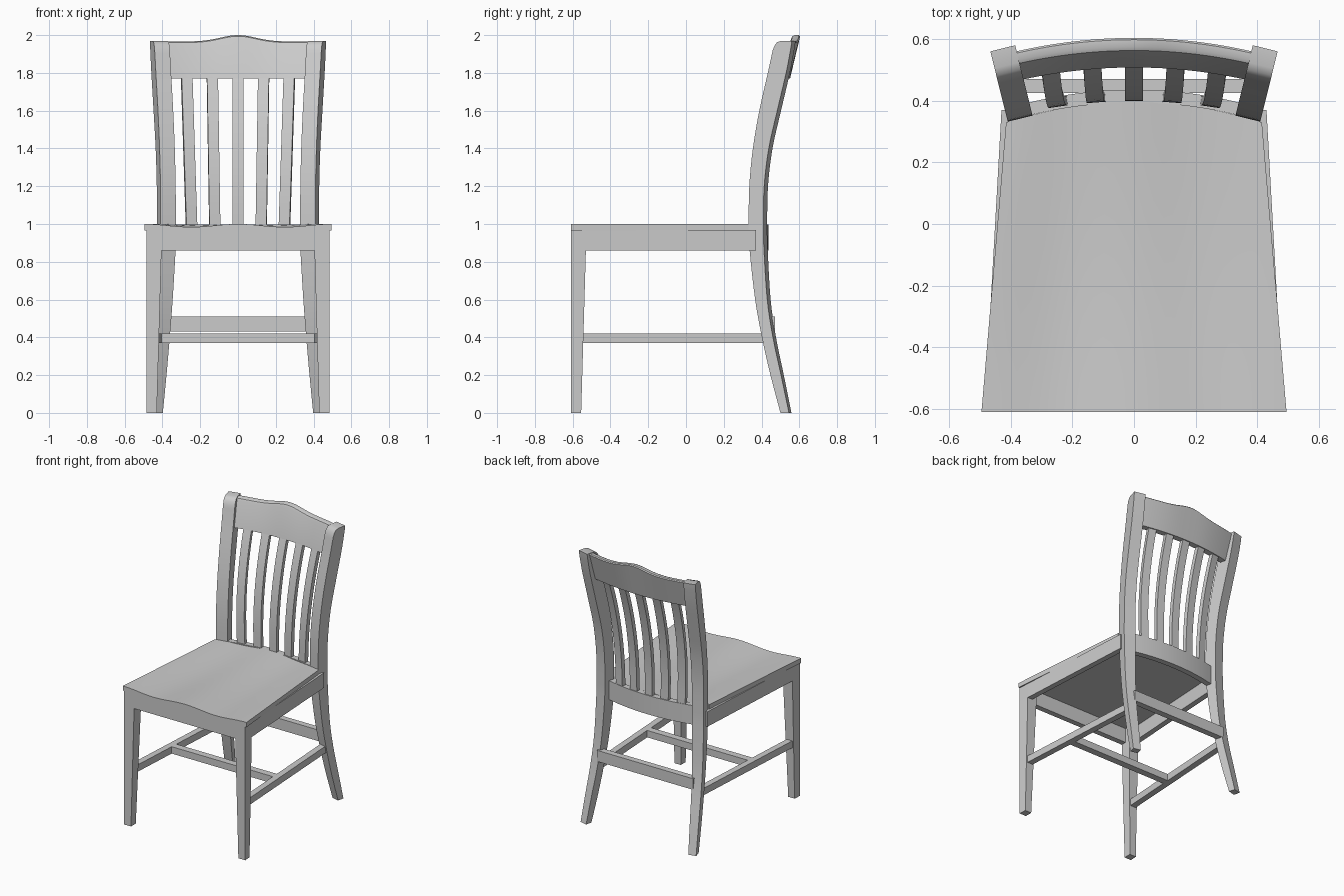
import bpy, bmesh, math

if "Cube" in bpy.data.objects:
    bpy.data.objects.remove(bpy.data.objects["Cube"])


def loft(name, rings, smooth=False):
    """Skin a list of closed rings and cap both ends."""
    bm = bmesh.new()
    vs = [[bm.verts.new(p) for p in r] for r in rings]
    n = len(rings[0])
    for a, b in zip(vs, vs[1:]):
        for i in range(n):
            j = (i + 1) % n
            bm.faces.new((a[i], a[j], b[j], b[i]))
    bm.faces.new(vs[0])
    bm.faces.new(vs[-1])
    bmesh.ops.recalc_face_normals(bm, faces=bm.faces[:])
    me = bpy.data.meshes.new(name)
    bm.to_mesh(me)
    bm.free()
    ob = bpy.data.objects.new(name, me)
    bpy.context.collection.objects.link(ob)
    if smooth:
        bpy.ops.object.select_all(action='DESELECT')
        bpy.context.view_layer.objects.active = ob
        ob.select_set(True)
        bpy.ops.object.shade_smooth_by_angle(angle=math.radians(35))
    return ob


def prism(name, plan, z0, z1):
    return loft(name, [[(x, y, z) for x, y in plan] for z in (z0, z1)])


def spline(rows, steps=4):
    """Catmull-Rom through rows of numbers."""
    p = [rows[0]] + rows + [rows[-1]]
    out = []
    for a, b, c, d in zip(p, p[1:], p[2:], p[3:]):
        for k in range(steps):
            t = k / steps
            out.append([0.5 * (2 * B + (C - A) * t + (2 * A - 5 * B + 4 * C - D) * t * t
                               + (3 * B - A - 3 * C + D) * t ** 3)
                        for A, B, C, D in zip(a, b, c, d)])
    return out + [rows[-1]]


# Seat: tapered, bowed at the back, softly scooped
def seat_ring(u, nv=16):
    back = 0.33 + 0.065 * (1 - u * u)

    def pt(v, z):
        return (u * (0.495 - 0.08 * v), -0.61 + v * (back + 0.61), z)

    def top(v):
        lobes = math.sin(math.pi * abs(u)) ** 2 * (1 - 0.4 * v)
        return 1 - 0.016 * (lobes + 0.8 * (1 - u * u) * math.sin(math.pi * v))

    return [pt(i / nv, top(i / nv)) for i in range(nv + 1)] + [pt(1, 0.966), pt(0, 0.966)]


loft("seat", [seat_ring(i / 14) for i in range(-14, 15)], True)

# Front and curved back aprons
prism("front_apron", [(-0.44, -0.61), (0.44, -0.61), (0.44, -0.57), (-0.44, -0.57)], 0.86, 0.968)
rings = []
for i in range(-10, 11):
    x = i * 0.036
    y = 0.394 - 0.36 * x * x
    rings.append([(x, y, 0.86), (x, y + 0.042, 0.86), (x, y + 0.042, 0.997), (x, y, 0.997)])
loft("back_apron", rings, True)

# Rear posts: rows of height, front y, back y of the outer face
post = spline([(0, 0.50, 0.545), (0.2, 0.447, 0.503), (0.4, 0.402, 0.46), (0.6, 0.366, 0.43),
               (0.86, 0.337, 0.413), (1.0, 0.332, 0.41), (1.2, 0.335, 0.414), (1.4, 0.354, 0.438),
               (1.6, 0.388, 0.483), (1.8, 0.433, 0.53), (1.92, 0.459, 0.553)])
post += [(1.945, 0.469, 0.557), (1.962, 0.482, 0.559), (1.97, 0.505, 0.56)]

for sx, side in ((-1, "left"), (1, "right")):
    rings = []
    for z, yf, yb in post:
        inset = 0.028 * max(0, 1 - z / 0.86)
        ring = []
        for y, w in ((yf, inset), (yf, 0.083), (yb, 0.083), (yb, inset)):
            s = (y - 0.335) / 0.97
            ring.append((sx * (0.33 + 0.24 * s + 0.97 * w), 0.355 + 0.97 * s - 0.24 * w, z))
        rings.append(ring)
    loft(f"rear_post_{side}", rings, True)

    # Front leg, straight to the apron's underside then tapered on the inner faces
    loft(f"front_leg_{side}",
         [[(sx * 0.485, -0.61, z), (sx * x, -0.61, z), (sx * x, y, z), (sx * 0.481, y, z)]
          for z, x, y in ((0, 0.43, -0.555), (0.86, 0.405, -0.53), (0.968, 0.405, -0.53))])

    # Side apron and side stretcher
    prism(f"side_apron_{side}", [(sx * 0.481, -0.54), (sx * 0.43, 0.37),
                                 (sx * 0.39, 0.37), (sx * 0.441, -0.54)], 0.86, 0.968)
    prism(f"side_stretcher_{side}", [(sx * 0.472, -0.56), (sx * 0.415, 0.43),
                                     (sx * 0.37, 0.43), (sx * 0.427, -0.56)], 0.37, 0.42)

# Cross and back stretchers
prism("cross_stretcher", [(-0.42, -0.18), (0.42, -0.18), (0.42, -0.13), (-0.42, -0.13)], 0.37, 0.42)
prism("back_stretcher", [(-0.385, 0.425), (0.385, 0.425), (0.385, 0.47), (-0.385, 0.47)], 0.43, 0.51)

# Back slats, fanned and bowed
for k in range(-2, 3):
    rings = []
    for i in range(15):
        t = i / 14
        z = 0.99 + 0.8 * t
        cx = k * (0.123 + 0.013 * t)
        cy = 0.414 + 0.24 * max(0, z - 1.08) ** 2 - 0.3 * cx * cx
        a = -0.6 * cx
        ca, sa = math.cos(a), math.sin(a)
        rings.append([(cx + ca * u - sa * v, cy + sa * u + ca * v, z)
                      for u, v in ((-0.029, -0.015), (0.029, -0.015), (0.029, 0.015), (-0.029, 0.015))])
    loft(f"back_slat_{k + 3}", rings, True)

# Crest rail: leaning, bowed, raised in the middle
rings = []
for i in range(-20, 21):
    x = i * 0.0195
    d = -0.3 * x * x
    zt = 1.966 + 0.034 * math.exp(-(x / 0.13) ** 2)
    rings.append([(x, 0.508 + d, 1.77), (x, 0.551 + d, 1.77), (x, 0.604 + d, zt - 0.006),
                  (x, 0.598 + d, zt), (x, 0.575 + d, zt), (x, 0.563 + d, zt - 0.006),
                  (x, 0.556 + d, zt - 0.02)])
loft("crest_rail", rings, True)
